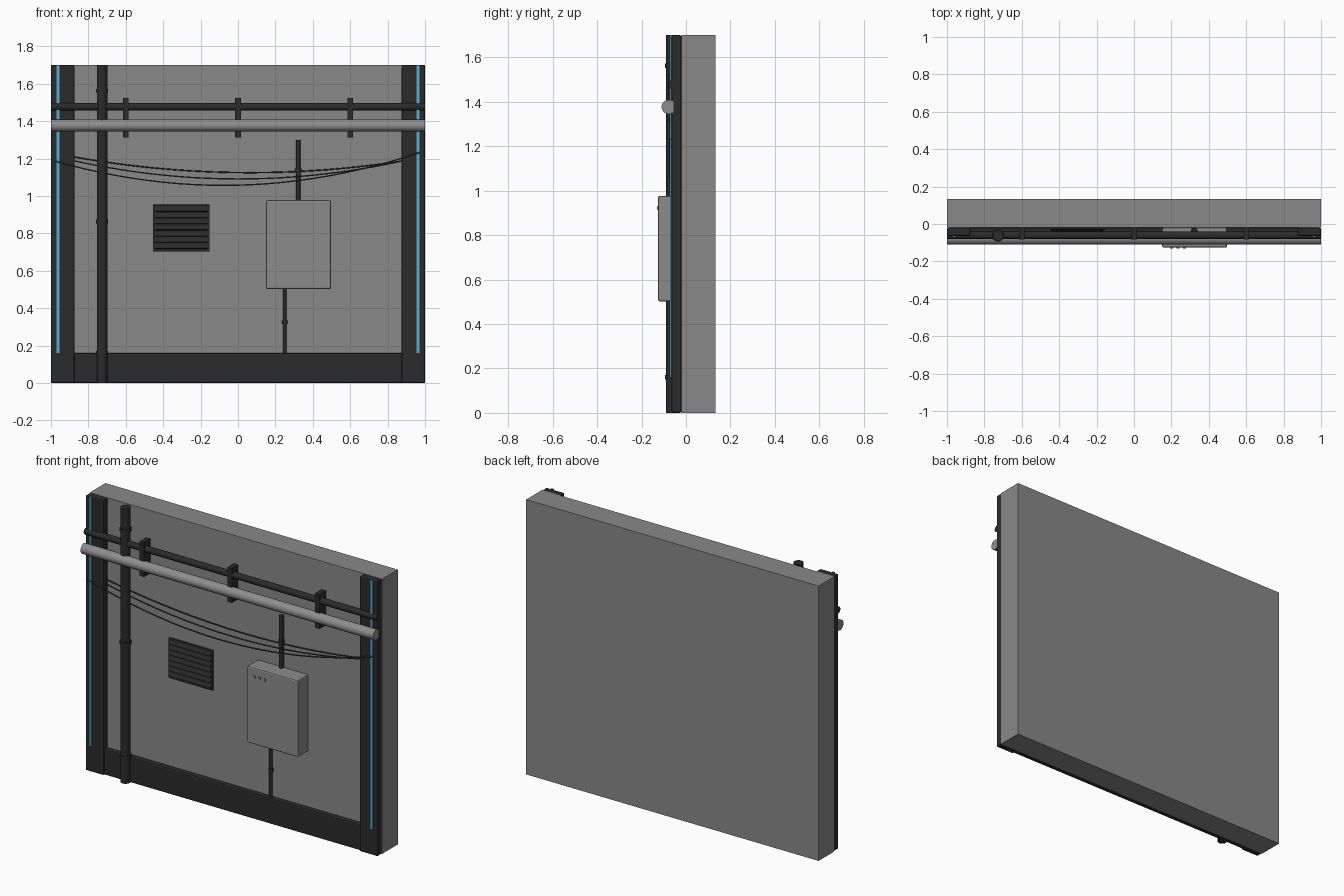
import bpy, math
from mathutils import Vector

old = bpy.data.objects.get("Cube")
if old:
    bpy.data.objects.remove(old, do_unlink=True)


def material(name, rgb):
    m = bpy.data.materials.new(name)
    m.use_nodes = True
    m.diffuse_color = (*rgb, 1)
    bsdf = next(n for n in m.node_tree.nodes if n.type == 'BSDF_PRINCIPLED')
    bsdf.inputs["Base Color"].default_value = (*rgb, 1)
    return m


CONCRETE = material("concrete grey", (0.25, 0.25, 0.25))
ENAMEL = material("enamel grey", (0.26, 0.26, 0.26))
STEEL = material("pale steel", (0.27, 0.27, 0.27))
IRON = material("dark iron", (0.024, 0.024, 0.024))
RUBBER = material("cable rubber", (0.05, 0.05, 0.05))
BLUE = material("light strip blue", (0.08, 0.44, 0.7))


def box(name, x, y, z, mat, bevel=0):
    """Box from (min, max) ranges on each axis."""
    bpy.ops.mesh.primitive_cube_add(size=1)
    o = bpy.context.object
    o.name = name
    ranges = (x, y, z)
    for v in o.data.vertices:
        v.co = [r[0] if c < 0 else r[1] for c, r in zip(v.co, ranges)]
    o.data.materials.append(mat)
    if bevel:
        b = o.modifiers.new("bevel", 'BEVEL')
        b.width, b.segments = bevel, 2
    return o


def pipe(name, start, end, radius, mat):
    """Capped cylinder between two points."""
    a, b = Vector(start), Vector(end)
    bpy.ops.mesh.primitive_cylinder_add(vertices=20, radius=radius, depth=(b - a).length,
                                        location=(a + b) / 2)
    o = bpy.context.object
    o.name = name
    o.rotation_euler = (b - a).to_track_quat('Z', 'Y').to_euler()
    o.data.materials.append(mat)
    bpy.ops.object.shade_smooth_by_angle(angle=math.radians(40))
    return o


def riser(name, x, y, z, radius, collars, collar_radius):
    """Vertical dark pipe with coupling collars."""
    pipe(name, (x, y, z[0]), (x, y, z[1]), radius, IRON)
    for h in collars:
        pipe(name + "_collar", (x, y, h - 0.01), (x, y, h + 0.01), collar_radius, IRON)


WALL = -0.02  # front plane of the wall

# Wall slab and skirting
box("wall", (-1, 1), (WALL, 0.133), (0, 1.7), CONCRETE)
box("skirting", (-0.99, 0.99), (-0.055, WALL), (0, 0.16), IRON, 0.008)

# Side pilasters with inset light strips
for side, s in (("left", 1), ("right", -1)):
    xs = sorted((s * 0.875, s))
    box(side + "_pilaster", xs, (-0.065, WALL), (0, 1.7), IRON, 0.008)
    xs = sorted((s * 0.955, s * 0.97))
    box(side + "_light_strip", xs, (-0.072, -0.064), (0.16, 1.7), BLUE)

# Horizontal pipes and their brackets
pipe("upper_pipe", (-1, -0.06, 1.477), (1, -0.06, 1.477), 0.02, IRON)
pipe("lower_pipe", (-1, -0.078, 1.377), (1, -0.078, 1.377), 0.032, STEEL)
for x in (-0.6, 0, 0.6):
    box("pipe_bracket", (x - 0.015, x + 0.015), (-0.082, WALL), (1.312, 1.525), IRON)

# Vertical drain pipe
riser("drain_pipe", -0.727, -0.061, (0, 1.7), 0.028, (0.16, 0.863, 1.562), 0.033)

# Louvred vent
box("vent_frame", (-0.455, -0.152), (-0.03, WALL), (0.703, 0.953), IRON, 0.003)
for i in range(7):
    z = 0.725 + i * 0.033
    slat = box("vent_slat", (-0.14, 0.14), (-0.004, 0.004), (-0.012, 0.012), IRON)
    slat.location = (-0.303, -0.031, z + 0.005)
    slat.rotation_euler.x = math.radians(-25)

# Electrical cabinet with indicators and conduits
box("cabinet", (0.15, 0.498), (-0.126, WALL), (0.502, 0.977), ENAMEL, 0.008)
for x in (0.2, 0.235, 0.27):
    box("indicator", (x - 0.008, x + 0.008), (-0.131, -0.125), (0.914, 0.93), ENAMEL)
riser("upper_conduit", 0.322, -0.035, (0.97, 1.3), 0.013, (1.137,), 0.017)
riser("lower_conduit", 0.25, -0.035, (0.155, 0.51), 0.01, (0.325,), 0.014)

# Sagging cables: depth, right end height, left end height, sag
for y, za, zb, sag in ((-0.045, 1.228, 1.202, 0.09), (-0.055, 1.212, 1.208, 0.119),
                       (-0.07, 1.187, 1.232, 0.152)):
    curve = bpy.data.curves.new("cable", 'CURVE')
    curve.dimensions = '3D'
    curve.bevel_depth, curve.bevel_resolution = 0.004, 1
    curve.use_fill_caps = True
    line = curve.splines.new('POLY')
    steps = 24
    line.points.add(steps)
    for i, p in enumerate(line.points):
        t = i / steps
        p.co = (-0.98 + 1.95 * t, y, za + (zb - za) * t - 4 * sag * t * (1 - t), 1)
    line.use_smooth = True
    curve.materials.append(RUBBER)
    bpy.context.collection.objects.link(bpy.data.objects.new("cable", curve))
